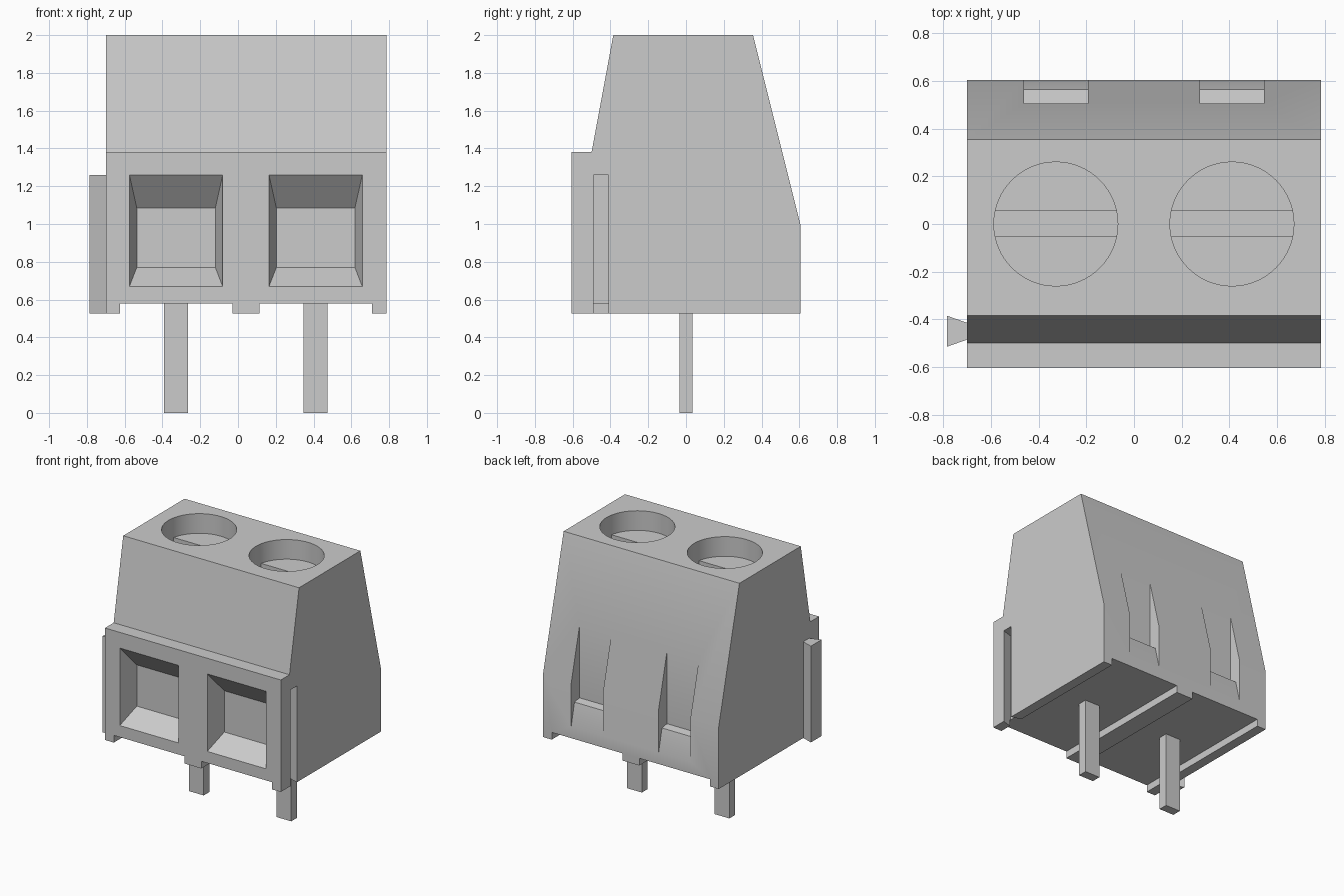
import bpy, bmesh, math

cube = bpy.data.objects.get("Cube")
if cube:
    bpy.data.objects.remove(cube, do_unlink=True)

grey = bpy.data.materials.new("grey plastic")
grey.use_nodes = True
colour = (0.6, 0.6, 0.6, 1)
grey.diffuse_color = colour
grey.node_tree.nodes["Principled BSDF"].inputs["Base Color"].default_value = colour


def loft(name, ring_a, ring_b):
    """Solid spanning two matching rings of points."""
    bm = bmesh.new()
    a = [bm.verts.new(p) for p in ring_a]
    b = [bm.verts.new(p) for p in ring_b]
    bm.faces.new(a)
    bm.faces.new(b)
    for i in range(len(a)):
        j = (i + 1) % len(a)
        bm.faces.new((a[i], a[j], b[j], b[i]))
    bmesh.ops.recalc_face_normals(bm, faces=bm.faces)
    mesh = bpy.data.meshes.new(name)
    bm.to_mesh(mesh)
    bm.free()
    mesh.materials.append(grey)
    obj = bpy.data.objects.new(name, mesh)
    bpy.context.collection.objects.link(obj)
    return obj


def along_x(name, profile, x0, x1):
    return loft(name, [(x0, y, z) for y, z in profile], [(x1, y, z) for y, z in profile])


def along_z(name, outline, z0, z1):
    return loft(name, [(x, y, z0) for x, y in outline], [(x, y, z1) for x, y in outline])


def rect(u0, u1, v0, v1):
    return [(u0, v0), (u1, v0), (u1, v1), (u0, v1)]


def circle(cx, r, n=64):
    return [(cx + r * math.cos(2 * math.pi * i / n), r * math.sin(2 * math.pi * i / n))
            for i in range(n)]


def cut(target, cutter):
    cutter.hide_render = True
    mod = target.modifiers.new("cut", "BOOLEAN")
    mod.operation = "DIFFERENCE"
    mod.solver = "EXACT"
    mod.object = cutter
    bpy.context.view_layer.objects.active = target
    bpy.ops.object.modifier_apply(modifier=mod.name)
    bpy.data.objects.remove(cutter, do_unlink=True)


LEFT, RIGHT = 0.785, -0.70      # body sides
BASE = 0.525                    # underside of the feet
FRONT, BACK = -0.605, 0.605

# Housing
housing = along_x("housing", [
    (FRONT, BASE), (BACK, BASE), (BACK, 1.0), (0.355, 2.0),
    (-0.385, 2.0), (-0.50, 1.38), (FRONT, 1.38)], RIGHT, LEFT)

for side, cx in (("right", -0.328), ("left", 0.411)):
    # Recess under the housing, leaving the feet
    cut(housing, along_x("underside_cutter", rect(-0.8, 0.8, 0.4, 0.58), cx - 0.297, cx + 0.299))

    # Tapered wire opening
    outer = rect(cx - 0.257, cx + 0.257, 0.643, 1.305)
    inner = rect(cx - 0.208, cx + 0.208, 0.77, 1.085)
    outer = [(ox + (ox - ix) * 0.0, oz) for (ox, oz), (ix, iz) in zip(outer, inner)]
    cut(housing, loft("opening_cutter", [(x, FRONT - 0.038, z) for x, z in outer],
                      [(x, FRONT + 0.15, z) for x, z in inner]))

    # Stepped notch in the back
    cut(housing, along_x("notch_cutter", [
        (0.505, 0.85), (0.565, 0.84), (BACK, 0.67), (0.7, 0.67), (0.7, 1.6), (0.505, 1.6)],
        cx - 0.133, cx + 0.135))

    # Screw well with a slotted screw
    cut(housing, along_z("well_cutter", circle(cx, 0.26), 1.75, 2.1))
    screw = along_z(side + "_screw", circle(cx, 0.26), 1.75, 1.85)
    cut(screw, along_z("slot_cutter", rect(cx - 0.3, cx + 0.3, -0.052, 0.055), 1.77, 1.9))

    # Solder pin
    along_z(side + "_pin", rect(cx - 0.063, cx + 0.063, -0.035, 0.035), 0, 0.58)

# Dovetail groove on one side and matching rail on the other
cut(housing, along_z("groove_cutter", [
    (LEFT + 0.017, -0.485), (LEFT + 0.017, -0.415), (0.70, -0.385), (0.70, -0.515)], 0.4, 1.26))
along_z("dovetail_rail", [
    (RIGHT, -0.485), (RIGHT, -0.415), (-0.785, -0.385), (-0.785, -0.515)], BASE, 1.26)

# Smooth the round wells and screws, keep hard edges
bpy.ops.object.select_all(action="DESELECT")
for obj in bpy.context.collection.objects:
    if obj.type == "MESH":
        obj.select_set(True)
        bpy.context.view_layer.objects.active = obj
bpy.ops.object.shade_smooth_by_angle(angle=math.radians(30))
